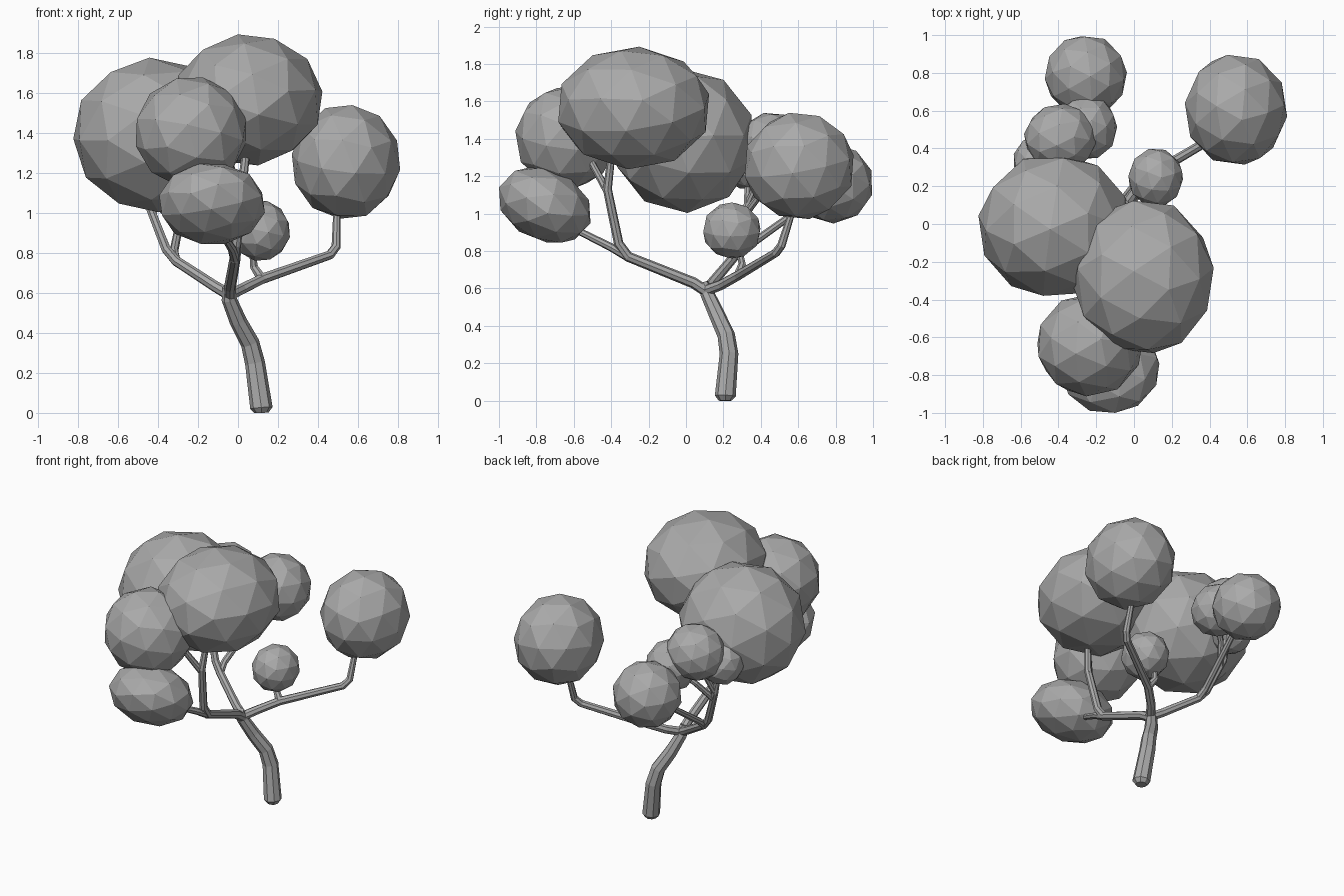
import bpy, random
from math import radians
from mathutils import Euler, Matrix, Vector

random.seed(4)
gray = bpy.data.materials.new("plain gray")
gray.diffuse_color = (0.4, 0.4, 0.4, 1)


def foliage(name, center, radii, tilt=0):
    # faceted ball: spun at random first, then stretched and tilted
    bpy.ops.mesh.primitive_ico_sphere_add(subdivisions=2, radius=1.02)
    ob = bpy.context.object
    ob.name = name
    spin = Euler([random.uniform(0, 6.28) for _ in range(3)]).to_matrix().to_4x4()
    stretch = Matrix.Diagonal((*radii, 1))
    lean = Matrix.Rotation(radians(tilt), 4, 'X')
    ob.data.transform(Matrix.Translation(Vector(center)) @ lean @ stretch @ spin)
    ob.data.materials.append(gray)


def limb(name, points):
    # tapered eight-sided tube; each point is x, y, z, radius
    cu = bpy.data.curves.new(name, 'CURVE')
    cu.dimensions = '3D'
    cu.bevel_depth = 1
    cu.bevel_resolution = 2
    cu.use_fill_caps = True
    sp = cu.splines.new('POLY')
    sp.points.add(len(points) - 1)
    for p, (x, y, z, r) in zip(sp.points, points):
        p.co = (x, y, z, 1)
        p.radius = r
    sp.use_smooth = False
    ob = bpy.data.objects.new(name, cu)
    bpy.context.collection.objects.link(ob)
    cu.materials.append(gray)
    bpy.ops.object.select_all(action='DESELECT')
    ob.select_set(True)
    bpy.context.view_layer.objects.active = ob
    bpy.ops.object.convert(target='MESH')


# foliage clumps
foliage("foliage_left", (-0.42, -0.01, 1.39), (0.40, 0.38, 0.38))
foliage("foliage_top", (0.05, -0.28, 1.565), (0.37, 0.41, 0.325))
foliage("foliage_front", (-0.235, -0.64, 1.405), (0.28, 0.27, 0.275))
foliage("foliage_front_low", (-0.13, -0.755, 1.045), (0.265, 0.26, 0.19), -25)
foliage("foliage_right", (0.54, 0.605, 1.255), (0.27, 0.295, 0.285))
foliage("foliage_small", (0.115, 0.245, 0.91), (0.145, 0.155, 0.15))
foliage("foliage_back", (-0.255, 0.785, 1.16), (0.215, 0.215, 0.21))
foliage("foliage_back_upper", (-0.39, 0.455, 1.36), (0.19, 0.18, 0.18))
foliage("foliage_back_inner", (-0.25, 0.51, 1.255), (0.16, 0.17, 0.165))
foliage("foliage_back_left", (-0.50, 0.33, 1.27), (0.14, 0.14, 0.14))

# trunk with a rounded foot
limb("trunk", [(0.118, 0.21, 0.0, 0.035), (0.117, 0.21, 0.025, 0.056),
               (0.085, 0.23, 0.25, 0.05), (0.06, 0.215, 0.35, 0.047),
               (0.0, 0.165, 0.46, 0.043), (-0.045, 0.115, 0.57, 0.038),
               (-0.05, 0.09, 0.63, 0.028)])

# branches
limb("front_branch", [(-0.04, 0.13, 0.57, 0.03), (-0.04, 0.04, 0.63, 0.03),
                      (-0.015, -0.31, 0.77, 0.028), (-0.01, -0.36, 0.84, 0.026),
                      (0.02, -0.42, 1.13, 0.024), (0.04, -0.40, 1.3, 0.02)])
limb("front_twig", [(0.02, -0.41, 1.10, 0.022), (-0.07, -0.52, 1.30, 0.018)])
limb("front_low_branch", [(-0.015, -0.31, 0.77, 0.026), (-0.03, -0.40, 0.82, 0.022),
                          (-0.10, -0.62, 0.93, 0.018)])
limb("right_branch", [(-0.04, 0.11, 0.59, 0.03), (0.02, 0.19, 0.62, 0.028),
                      (0.12, 0.28, 0.67, 0.027), (0.46, 0.48, 0.79, 0.024),
                      (0.49, 0.51, 0.83, 0.023), (0.495, 0.57, 1.02, 0.018)])
limb("small_twig", [(0.12, 0.28, 0.67, 0.026), (0.08, 0.30, 0.73, 0.021),
                    (0.07, 0.28, 0.83, 0.016)])
limb("left_branch", [(-0.04, 0.11, 0.59, 0.03), (-0.11, 0.14, 0.63, 0.028),
                     (-0.31, 0.25, 0.76, 0.026), (-0.36, 0.27, 0.82, 0.025),
                     (-0.45, 0.33, 1.05, 0.022), (-0.48, 0.33, 1.2, 0.016)])
limb("back_branch", [(-0.31, 0.25, 0.76, 0.024), (-0.32, 0.31, 0.81, 0.022),
                     (-0.27, 0.66, 1.06, 0.018)])
limb("back_twig", [(-0.43, 0.32, 1.0, 0.02), (-0.36, 0.41, 1.12, 0.018),
                   (-0.28, 0.47, 1.2, 0.016)])
limb("back_upper_twig", [(-0.45, 0.33, 1.05, 0.02), (-0.40, 0.42, 1.25, 0.016)])
